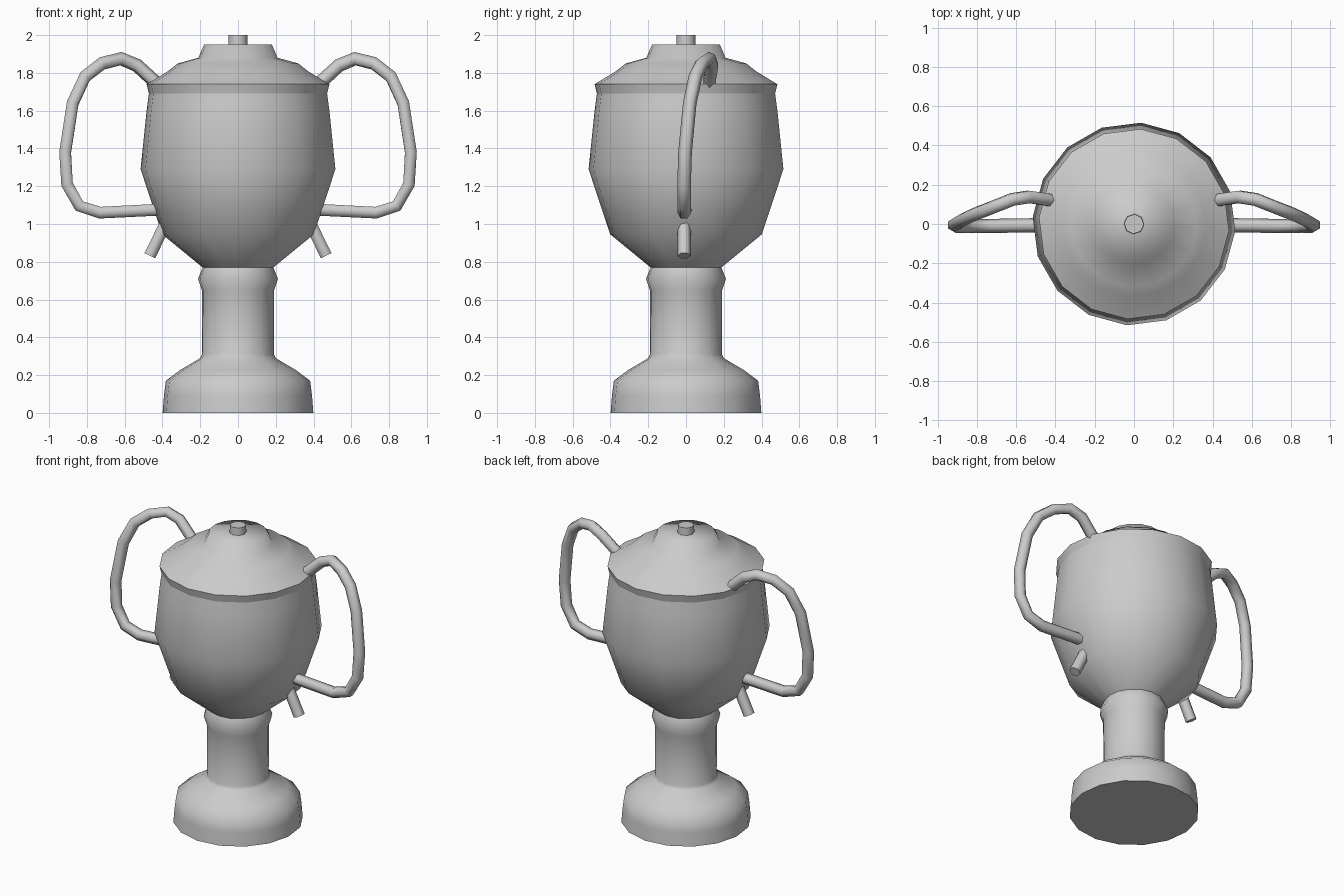
import bpy, bmesh
from math import cos, sin, pi, radians

if "Cube" in bpy.data.objects:
    bpy.data.objects.remove(bpy.data.objects["Cube"])


def lathe(name, profile, sides=16, turn=-4, cap_low=False, cap_top=False, sharp=70):
    """Revolve (radius, z) points around the z axis."""
    bm = bmesh.new()
    rings = []
    for r, z in profile:
        ring = []
        for i in range(sides):
            a = 2 * pi * i / sides + radians(turn)
            ring.append(bm.verts.new((r * cos(a), r * sin(a), z)))
        rings.append(ring)
    for lo, hi in zip(rings, rings[1:]):
        for i in range(sides):
            j = (i + 1) % sides
            bm.faces.new((lo[i], lo[j], hi[j], hi[i]))
    if cap_low:
        bm.faces.new(rings[0][::-1])
    if cap_top:
        bm.faces.new(rings[-1])
    mesh = bpy.data.meshes.new(name)
    bm.to_mesh(mesh)
    bm.free()
    mesh.shade_smooth()
    mesh.set_sharp_from_angle(angle=radians(sharp))
    obj = bpy.data.objects.new(name, mesh)
    bpy.context.collection.objects.link(obj)
    return obj


def tube(name, points, radius):
    """Six-sided capped tube along a path."""
    curve = bpy.data.curves.new(name, 'CURVE')
    curve.dimensions = '3D'
    curve.bevel_depth = radius
    curve.bevel_resolution = 1
    curve.use_fill_caps = True
    spline = curve.splines.new('POLY')
    spline.points.add(len(points) - 1)
    for p, co in zip(spline.points, points):
        p.co = (*co, 1)
    spline.use_smooth = True
    obj = bpy.data.objects.new(name, curve)
    bpy.context.collection.objects.link(obj)
    return obj


# Foot, column and collar
lathe("pedestal", [(0.40, 0), (0.393, 0.09), (0.383, 0.17), (0.31, 0.225), (0.20, 0.29),
                   (0.19, 0.31), (0.192, 0.65), (0.212, 0.71), (0.188, 0.77)], cap_low=True)

# Cup body
lathe("bowl", [(0.188, 0.77), (0.402, 0.945), (0.517, 1.29), (0.485, 1.60), (0.473, 1.69)])

# Lid with raised flat top
lathe("lid", [(0.473, 1.69), (0.485, 1.74), (0.37, 1.81), (0.32, 1.85), (0.21, 1.88),
              (0.18, 1.95)], cap_top=True)

# Knob
lathe("knob", [(0.052, 1.94), (0.05, 2.0)], sides=8, cap_top=True)

# Handles and the short stubs below them, mirrored in x
handle_path = [(0.43, -0.005, 1.075), (0.73, -0.01, 1.06), (0.84, -0.01, 1.095),
               (0.905, -0.01, 1.21), (0.915, -0.005, 1.38), (0.875, 0.02, 1.64),
               (0.81, 0.05, 1.78), (0.72, 0.085, 1.85), (0.62, 0.125, 1.875),
               (0.535, 0.138, 1.84), (0.42, 0.12, 1.735)]
stub_path = [(0.37, -0.01, 1.03), (0.467, -0.01, 0.832)]
for side, s in (("right", 1), ("left", -1)):
    tube(side + "_handle", [(s * x, y, z) for x, y, z in handle_path], 0.036)
    tube(side + "_stub", [(s * x, y, z) for x, y, z in stub_path], 0.036)
